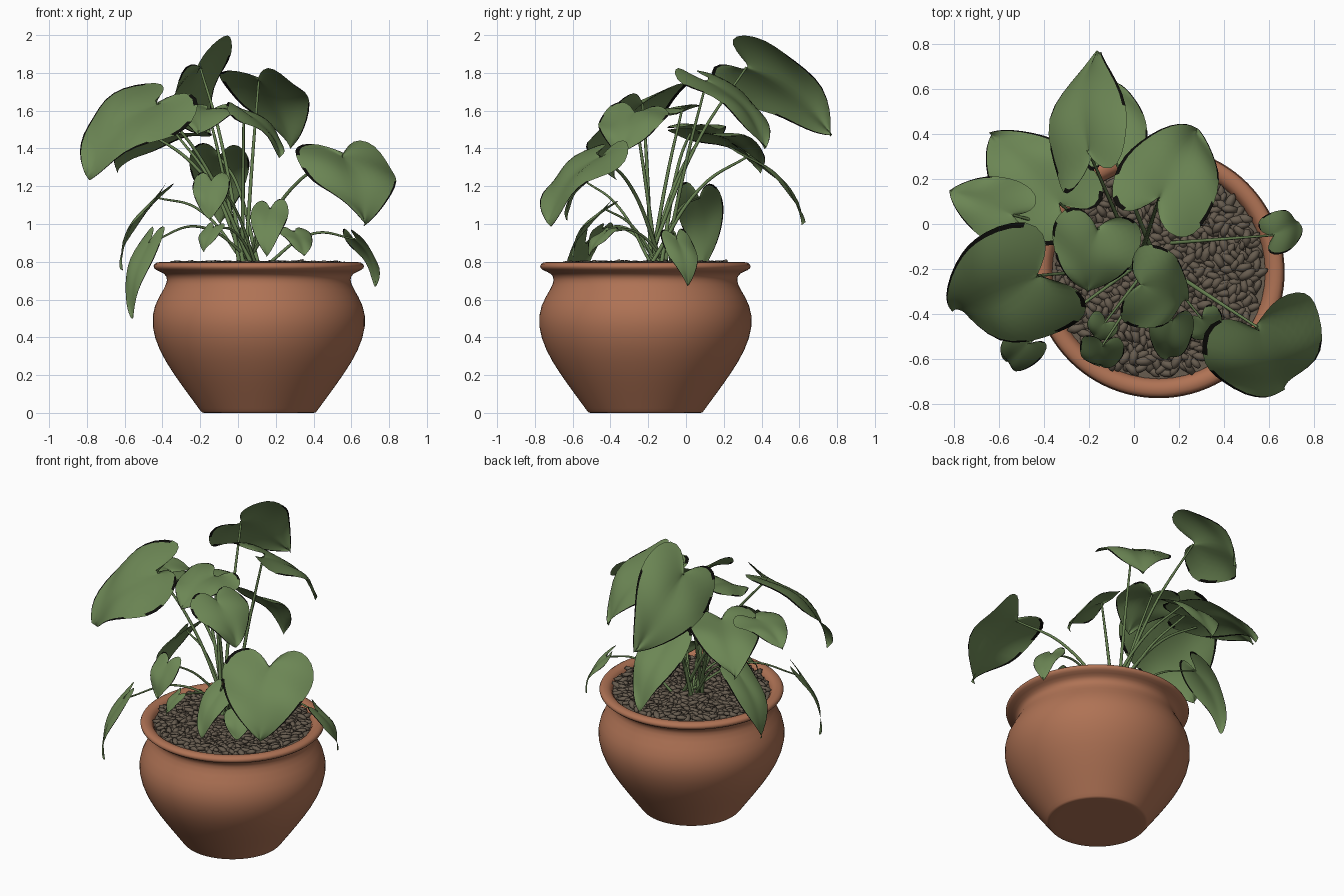
import bpy, bmesh, math, random
from mathutils import Vector, Matrix

random.seed(4)
cube = bpy.data.objects.get("Cube")
if cube:
    bpy.data.objects.remove(cube)


def material(name, color):
    m = bpy.data.materials.new(name)
    m.use_nodes = True
    m.diffuse_color = (*color, 1)
    m.node_tree.nodes["Principled BSDF"].inputs["Base Color"].default_value = (*color, 1)
    return m


terracotta = material("terracotta", (.43, .17, .09))
pebble_brown = material("pebble brown", (.135, .107, .078))
leaf_green = material("leaf green", (.15, .24, .09))
stem_green = material("stem green", (.13, .21, .078))
dry_edge = material("dry edge black", (.004, .004, .003))


def finish(bm, name, mats, subdivisions=0):
    bmesh.ops.remove_doubles(bm, verts=bm.verts, dist=.0005)
    for f in bm.faces:
        f.smooth = True
    mesh = bpy.data.meshes.new(name)
    bm.to_mesh(mesh)
    bm.free()
    for m in mats:
        mesh.materials.append(m)
    obj = bpy.data.objects.new(name, mesh)
    bpy.context.collection.objects.link(obj)
    if subdivisions:
        mod = obj.modifiers.new("smooth", "SUBSURF")
        mod.levels = mod.render_levels = subdivisions
    return obj


# Pot: a revolved profile of radius and height, from base centre to inside
CENTER = Vector((.11, -.215, 0))
profile = [(0, 0), (.29, 0), (.302, 0), (.31, .012), (.375, .1), (.455, .21),
           (.53, .33), (.572, .46), (.558, .57), (.5, .66), (.482, .705),
           (.497, .74), (.55, .755), (.564, .777), (.545, .8), (.5, .799),
           (.475, .77), (.465, .7), (.46, .6)]
bm = bmesh.new()
verts = [bm.verts.new(CENTER + Vector((r, 0, z))) for r, z in profile]
edges = [bm.edges.new(pair) for pair in zip(verts, verts[1:])]
bmesh.ops.spin(bm, geom=verts + edges, cent=CENTER, axis=(0, 0, 1),
               angle=math.tau, steps=48, use_duplicate=False)
bmesh.ops.remove_doubles(bm, verts=bm.verts, dist=.0005)
bmesh.ops.recalc_face_normals(bm, faces=bm.faces)
bottom = min(bm.faces, key=lambda f: f.calc_center_median().z)
if bottom.normal.z > 0:
    bmesh.ops.reverse_faces(bm, faces=bm.faces)
finish(bm, "pot", [terracotta], 1)

# Soil disc and the pebbles scattered over it
bm = bmesh.new()
bmesh.ops.create_circle(bm, cap_ends=True, segments=48, radius=.475,
                        matrix=Matrix.Translation(CENTER + Vector((0, 0, .765))))
finish(bm, "soil", [pebble_brown])
bm = bmesh.new()
PEBBLES = 620
for i in range(PEBBLES):
    r, a = .455 * math.sqrt((i + .5) / PEBBLES), i * 2.39996
    spot = CENTER + Vector((r * math.cos(a), r * math.sin(a), random.uniform(.772, .792)))
    turn = Matrix.Rotation(random.uniform(0, math.tau), 4, 'Z')
    tilt = Matrix.Rotation(random.uniform(-.4, .4), 4, 'Y')
    size = random.uniform(.85, 1.25)
    shape = Matrix.Diagonal((.04 * size, .019 * size, .015, 1))
    bmesh.ops.create_icosphere(bm, subdivisions=1, radius=1,
                               matrix=Matrix.Translation(spot) @ turn @ tilt @ shape)
finish(bm, "pebbles", [pebble_brown])

# Heart-shaped half outline: distance from midrib, distance along it
OUTLINE = [(0, 0), (.2, -.17), (.5, -.27), (.82, -.2), (1, 0), (1, .22),
           (.87, .45), (.64, .67), (.34, .86), (.12, .96), (0, 1)]
# Columns across the blade; the outermost strips are the dry margin
COLUMNS = [-1, -.97, -.75, -.5, -.25, 0, .25, .5, .75, .97, 1]
LAST = len(COLUMNS) - 2


def leaf(name, base, tip, half_width, roll):
    base, tip = Vector(base), Vector(tip)
    along = tip - base
    length = along.length
    d = along.normalized()
    side = d.cross(Vector((0, 0, 1))).normalized()
    side.rotate(Matrix.Rotation(math.radians(roll), 3, d))
    normal = side.cross(d)
    phase = random.uniform(0, math.tau)
    bm = bmesh.new()
    rows = []
    for i, (w, e) in enumerate(OUTLINE):
        mid = i / (len(OUTLINE) - 1)
        row = []
        for u in COLUMNS:
            t = mid + (e - mid) * abs(u)
            x = w * u
            lift = .12 * length * math.sin(math.pi * t)
            lift += half_width * (.3 * abs(x) - .38 * x * x)
            lift += .1 * half_width * abs(u) * math.sin(8 * t + phase + 2 * u)
            row.append(bm.verts.new(base + along * t + side * x * half_width + normal * lift))
        rows.append(row)
    for i, (lower, upper) in enumerate(zip(rows, rows[1:])):
        for j in range(LAST + 1):
            f = bm.faces.new((lower[j], lower[j + 1], upper[j + 1], upper[j]))
            # The margin has dried black towards the tip and in patches
            at_tip = i >= len(OUTLINE) - 5
            if j in (0, LAST) and (at_tip or random.random() < .4):
                f.material_index = 1
    finish(bm, name, [leaf_green, dry_edge], 1)


def stem(name, base, radius):
    base = Vector(base)
    root = Vector((.07 + random.uniform(-.07, .07), -.15 + random.uniform(-.07, .07), .77))
    reach = (base - root).to_2d().length
    middle = root.lerp(base, .55) + Vector((0, 0, .2 * reach))
    curve = bpy.data.curves.new(name, 'CURVE')
    curve.dimensions = '3D'
    curve.bevel_depth = radius
    curve.bevel_resolution = 2
    spline = curve.splines.new('BEZIER')
    spline.bezier_points.add(2)
    for point, co, r in zip(spline.bezier_points, (root, middle, base), (1.3, 1, .7)):
        point.co = co
        point.radius = r
        point.handle_left_type = point.handle_right_type = 'AUTO'
    curve.materials.append(stem_green)
    bpy.context.collection.objects.link(bpy.data.objects.new(name, curve))


# Leaves: stalk joint, tip, half width, roll in degrees
large_leaves = {
    "top": ((-.2, .32, 1.83), (-.16, .77, 1.47), .245, -50),
    "back": ((.11, .11, 1.76), (.28, .42, 1.4), .23, 0),
    "front_left": ((.55, -.46, 1.36), (.67, -.73, 1), .28, -3),
    "front_right": ((-.43, -.23, 1.64), (-.8, -.38, 1.25), .3, -24),
    "far_right": ((-.54, .04, 1.52), (-.82, .15, 1.43), .15, 0),
    "back_right": ((-.33, .09, 1.48), (-.64, .4, 1.28), .22, 0),
    "low_back": ((-.1, .33, 1.36), (-.09, .62, 1), .16, 0),
    "middle": ((.03, -.27, 1.59), (.23, -.34, 1.36), .19, 0),
    "inner": ((-.16, -.02, 1.61), (-.21, -.3, 1.48), .2, 0),
}
small_leaves = {
    "right_rim": ((-.43, .07, 1.14), (-.62, .09, .76), .125, 0),
    "hanging": ((-.47, -.53, .9), (-.56, -.61, .5), .09, 0),
    "left_rim": ((.62, -.05, .92), (.73, .01, .67), .095, 0),
    "front_high": ((-.14, -.54, 1.23), (-.15, -.63, 1.02), .1, 0),
    "front_low": ((.17, -.43, 1.08), (.15, -.6, .83), .1, 0),
    "front_side": ((.3, -.42, .96), (.35, -.51, .83), .09, 0),
    "front_tiny": ((-.13, -.44, .98), (-.18, -.5, .85), .07, 0),
}
for group, radius in ((large_leaves, .009), (small_leaves, .007)):
    for name, (base, tip, half_width, roll) in group.items():
        leaf(name + "_leaf", base, tip, half_width, roll)
        stem(name + "_stem", base, radius)
